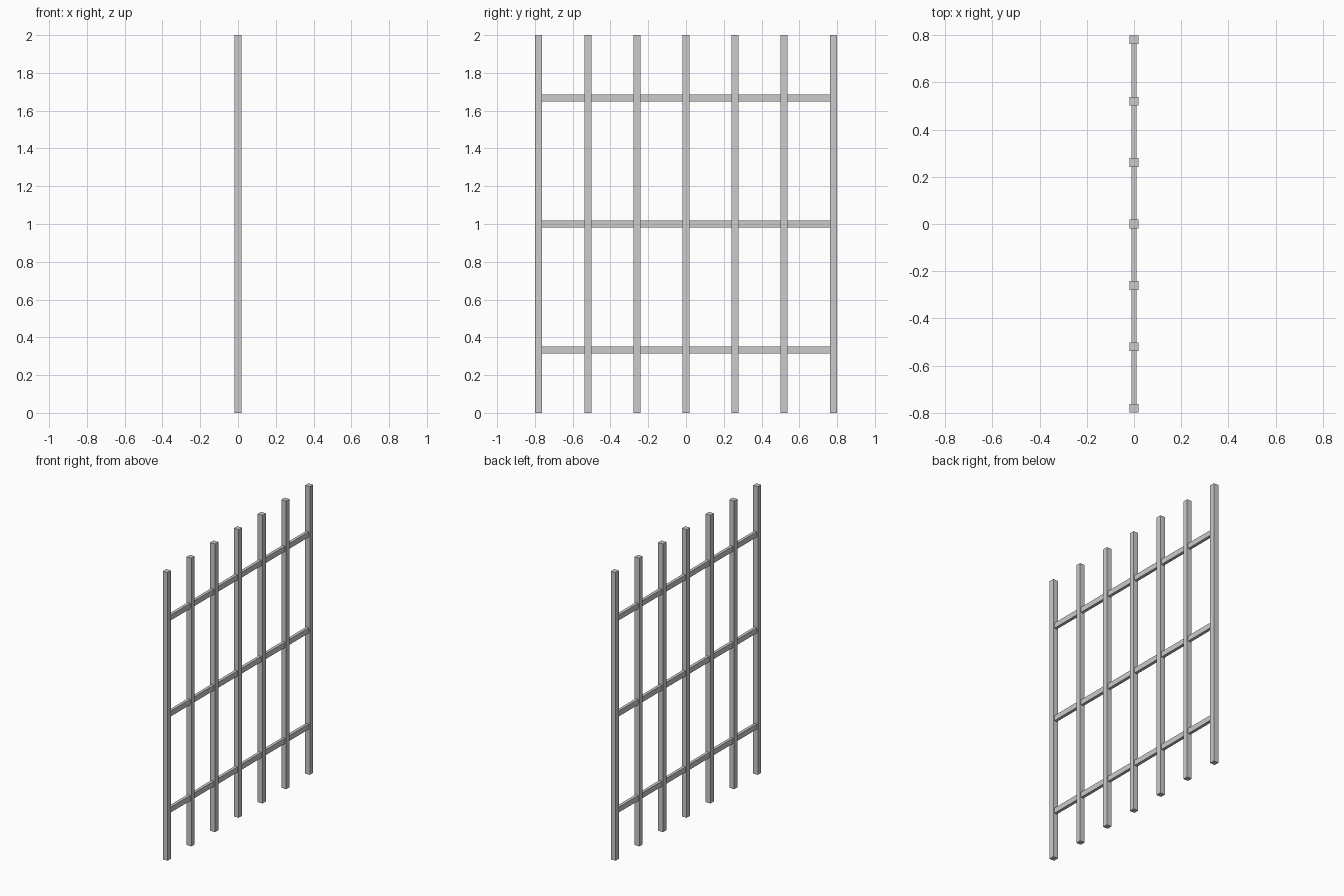
import bpy

if "Cube" in bpy.data.objects:
    bpy.data.objects.remove(bpy.data.objects["Cube"])

BAR = 0.037      # bar thickness
SPACING = 0.26   # distance between uprights
HALF = 3 * SPACING


def box(name, size, centre):
    bpy.ops.mesh.primitive_cube_add(size=1, location=centre)
    ob = bpy.context.object
    ob.name = name
    ob.scale = size
    bpy.ops.object.transform_apply(location=False, rotation=False, scale=True)
    return ob


# Seven square uprights
for i in range(-3, 4):
    box(f"upright_bar_{i + 4}", (BAR, BAR, 2.0), (0, i * SPACING, 1.0))

# Three thinner cross rails running between the outer uprights
for i, z in enumerate((1 / 3, 1.0, 5 / 3)):
    box(f"cross_rail_{i + 1}", (0.021, 2 * HALF - BAR, BAR), (0, 0, z))
